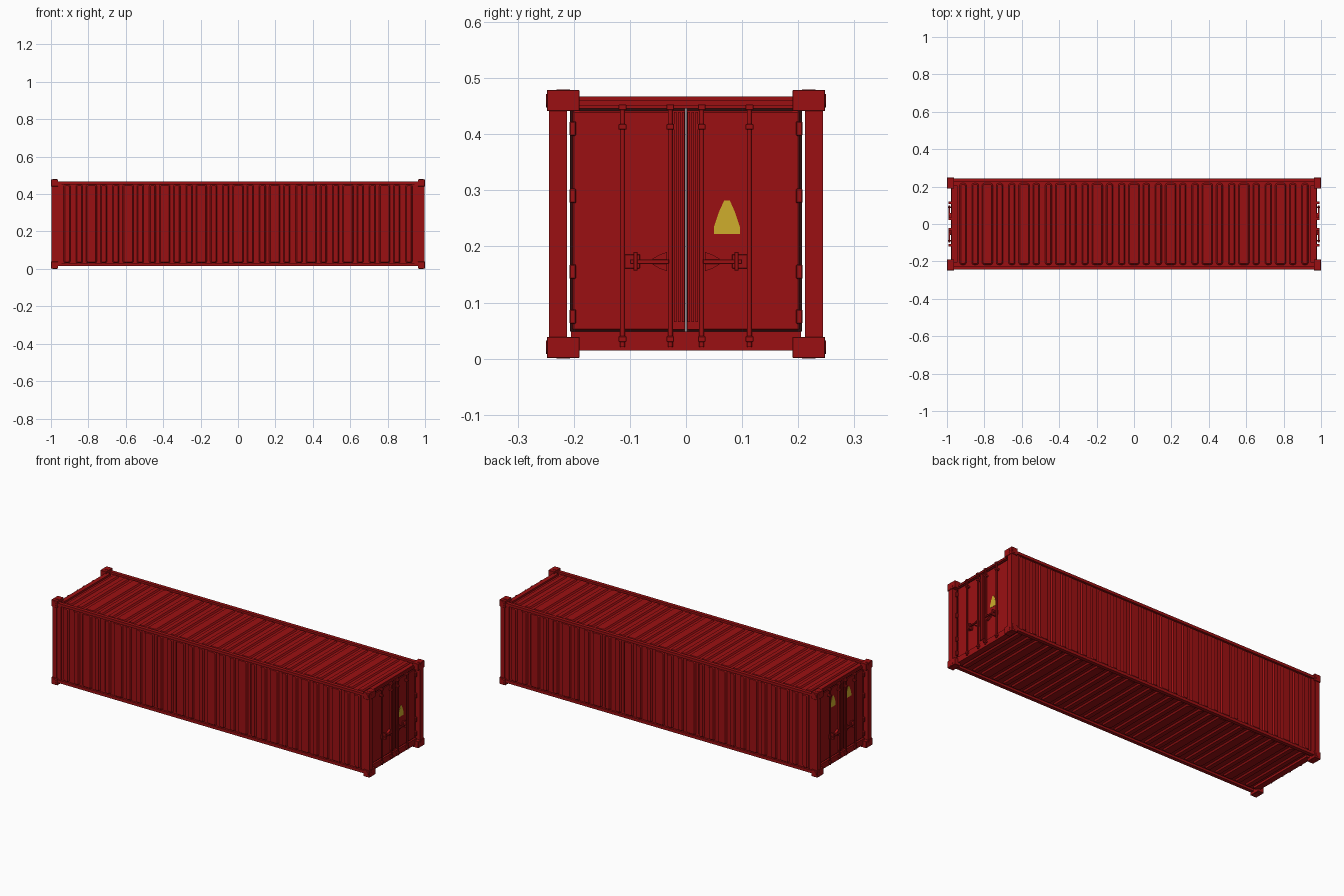
import bpy, bmesh, math
from mathutils import Matrix, Vector

cube = bpy.data.objects.get("Cube")
if cube:
    bpy.data.objects.remove(cube, do_unlink=True)


def material(name, rgb):
    m = bpy.data.materials.new(name)
    m.use_nodes = True
    m.diffuse_color = (*rgb, 1)
    m.node_tree.nodes["Principled BSDF"].inputs["Base Color"].default_value = (*rgb, 1)
    return m


RED = material("container red", (0.33, 0.005, 0.006))
YELLOW = material("warning yellow", (0.62, 0.42, 0.025))
DARK = material("dark rubber", (0.025, 0.004, 0.004))


def finish(name, bm, mat, matrix=Matrix()):
    bmesh.ops.transform(bm, matrix=matrix, verts=bm.verts)
    mesh = bpy.data.meshes.new(name)
    bm.to_mesh(mesh)
    bm.free()
    mesh.materials.append(mat)
    ob = bpy.data.objects.new(name, mesh)
    bpy.context.collection.objects.link(ob)
    return ob


def box(name, xs, ys, zs, mat=RED, matrix=Matrix(), bevel=0):
    bm = bmesh.new()
    bmesh.ops.create_cube(bm, size=1)
    for v in bm.verts:
        v.co = Vector(r[0] + (c + 0.5) * (r[1] - r[0]) for c, r in zip(v.co, (xs, ys, zs)))
    if bevel:
        bmesh.ops.bevel(bm, geom=bm.edges[:], offset=bevel, segments=1, affect='EDGES')
    return finish(name, bm, mat, matrix)


def rod(name, centre, radius, length, axis, matrix=Matrix(), mat=RED, sides=12):
    bm = bmesh.new()
    bmesh.ops.create_cone(bm, cap_ends=True, segments=sides, radius1=radius,
                          radius2=radius, depth=length)
    turn = Vector((0, 0, 1)).rotation_difference(Vector(axis)).to_matrix().to_4x4()
    ob = finish(name, bm, mat, matrix @ Matrix.Translation(centre) @ turn)
    for p in ob.data.polygons:
        p.use_smooth = len(p.vertices) == 4
    return ob


def plate(name, points, x, thick, mat, matrix):
    """Outline in y and z, extruded outwards along x."""
    bm = bmesh.new()
    face = bm.faces.new([bm.verts.new((x, y, z)) for y, z in points])
    top = bmesh.ops.extrude_face_region(bm, geom=[face])["geom"]
    bmesh.ops.translate(bm, vec=(thick, 0, 0),
                        verts=[g for g in top if isinstance(g, bmesh.types.BMVert)])
    bmesh.ops.recalc_face_normals(bm, faces=bm.faces[:])
    return finish(name, bm, mat, matrix)


def rounded_outline(half_w, half_l, radius):
    pts = []
    for i, (sx, sy) in enumerate(((1, 1), (-1, 1), (-1, -1), (1, -1))):
        for j in range(4):
            a = math.radians(90 * i + 30 * j)
            pts.append((sx * (half_w - radius) + radius * math.cos(a),
                        sy * (half_l - radius) + radius * math.sin(a)))
    return pts


# Pressed sheet with raised ribs, every third one wide
PITCH, RIB_H, SHEET = 0.0653, 0.008, 0.005


def ribbed_panel(name, half_width, rib_half, matrix):
    bm = bmesh.new()
    bmesh.ops.create_cube(bm, size=1)
    for v in bm.verts:
        v.co = (v.co.x * 1.936, v.co.y * 2 * half_width, (v.co.z - 0.5) * SHEET)
    for k in range(-14, 15):
        half = 0.029 if k % 3 == 0 else 0.018
        rings = []
        for inset, z in ((0, 0), (0.006, RIB_H)):
            outline = rounded_outline(half - inset, rib_half - inset, 0.011 - inset / 2)
            rings.append([bm.verts.new((x + k * PITCH, y, z)) for x, y in outline])
        low, high = rings
        for i in range(len(low)):
            j = (i + 1) % len(low)
            bm.faces.new((low[i], low[j], high[j], high[i]))
        bm.faces.new(high)
    return finish(name, bm, RED, matrix)


def placed(y, z, degrees):
    return Matrix.Translation((0, y, z)) @ Matrix.Rotation(math.radians(degrees), 4, 'X')


ribbed_panel("roof_panel", 0.23, 0.218, placed(0, 0.456, 0))
ribbed_panel("floor_panel", 0.23, 0.218, placed(0, 0.027, 180))
ribbed_panel("front_wall", 0.216, 0.211, placed(-0.233, 0.241, 90))
ribbed_panel("back_wall", 0.216, 0.211, placed(0.233, 0.241, -90))

# Long rails
for side, s in (("front", -1), ("back", 1)):
    ys = sorted((s * 0.224, s * 0.244))
    box(side + "_bottom_rail", (-0.97, 0.97), ys, (0.015, 0.031))
    box(side + "_top_rail", (-0.97, 0.97), ys, (0.452, 0.467))


def mirrored(y0, y1, s):
    return tuple(sorted((s * y0, s * y1)))


# Both door ends, one being the other turned half way round
for end, turn in (("left", 0), ("right", math.pi)):
    M = Matrix.Rotation(turn, 4, 'Z')
    box(end + "_sill", (0.945, 0.978), (-0.205, 0.205), (0.015, 0.048), RED, M)
    box(end + "_header", (0.945, 0.97), (-0.205, 0.205), (0.446, 0.467), RED, M)
    box(end + "_header_lip", (0.97, 0.976), (-0.19, 0.19), (0.45, 0.46), RED, M)
    for side, s in (("a", -1), ("b", 1)):
        tag = end + "_" + side + "_"
        box(tag + "corner_post", (0.968, 0.996), mirrored(0.212, 0.244, s), (0.03, 0.45), RED, M)
        box(tag + "post_return", (0.945, 0.968), mirrored(0.222, 0.24, s), (0.03, 0.45), RED, M)
        # Corner fittings with a disc on the end, side and outer face
        for level, z0, zf in (("bottom", 0.001, 0.001), ("top", 0.441, 0.479)):
            box(tag + level + "_corner_fitting", (0.962, 0.999), mirrored(0.19, 0.248, s),
                (z0, z0 + 0.038), RED, M, 0.001)
            z = z0 + 0.019
            rod(tag + level + "_end_boss", (0.998, s * 0.219, z), 0.0145, 0.004, (1, 0, 0), M, sides=20)
            rod(tag + level + "_face_boss", (0.981, s * 0.219, zf), 0.012, 0.002, (0, 0, 1), M, sides=20)
            rod(tag + level + "_side_boss", (0.981, s * 0.248, z), 0.012, 0.003, (0, 1, 0), M, sides=20)
        # Door leaf and its seal
        box(tag + "door_seal", (0.955, 0.967), mirrored(0.001, 0.207, s), (0.048, 0.446), DARK, M)
        box(tag + "door", (0.953, 0.972), mirrored(0.004, 0.202, s), (0.051, 0.441), RED, M, 0.002)
        # Ribbed strip along the meeting edge
        box(tag + "edge_strip", (0.971, 0.974), mirrored(0.002, 0.024, s), (0.052, 0.442), RED, M)
        for i in range(3):
            y = 0.003 + i * 0.007
            box(tag + "edge_rib", (0.973, 0.979), mirrored(y, y + 0.004, s), (0.065, 0.44), RED, M)
        # Hinges
        for z in (0.075, 0.155, 0.29, 0.41):
            box(tag + "hinge", (0.965, 0.981), mirrored(0.196, 0.208, s),
                (z - 0.013, z + 0.013), RED, M, 0.002)
        # Locking bars with guides
        for y in (0.028, 0.113):
            rod(tag + "locking_bar", (0.985, s * y, 0.236), 0.0045, 0.43, (0, 0, 1), M)
            for z in (0.035, 0.413, 0.448):
                box(tag + "bar_guide", (0.968, 0.992), mirrored(y - 0.007, y + 0.007, s),
                    (z - 0.005, z + 0.005), RED, M, 0.001)
        # Handle: flared mount, lever and catch
        plate(tag + "handle_mount", [(s * y, z) for y, z in (
            (0.034, 0.156), (0.046, 0.16), (0.06, 0.168), (0.06, 0.178),
            (0.046, 0.186), (0.034, 0.19))], 0.972, 0.014, RED, M)
        box(tag + "handle", (0.984, 0.993), mirrored(0.03, 0.1, s), (0.169, 0.177), RED, M, 0.001)
        box(tag + "handle_catch", (0.971, 0.995), mirrored(0.086, 0.094, s), (0.157, 0.19), RED, M, 0.001)
        box(tag + "catch_base", (0.971, 0.978), mirrored(0.082, 0.11, s), (0.161, 0.186), RED, M, 0.001)


# Yellow warning plates
def warning_plate(name, y, z, matrix):
    outline = ((-0.023, -0.03), (0.023, -0.03), (0.023, -0.017), (0.014, 0.01),
               (0.005, 0.03), (-0.005, 0.03), (-0.014, 0.01), (-0.023, -0.017))
    plate(name, [(y + a, z + b) for a, b in outline], 0.972, 0.0015, YELLOW, matrix)


warning_plate("left_end_warning_plate", 0.073, 0.252, Matrix())
for s in (-1, 1):
    warning_plate("right_end_warning_plate", s * 0.07, 0.362, Matrix.Rotation(math.pi, 4, 'Z'))
